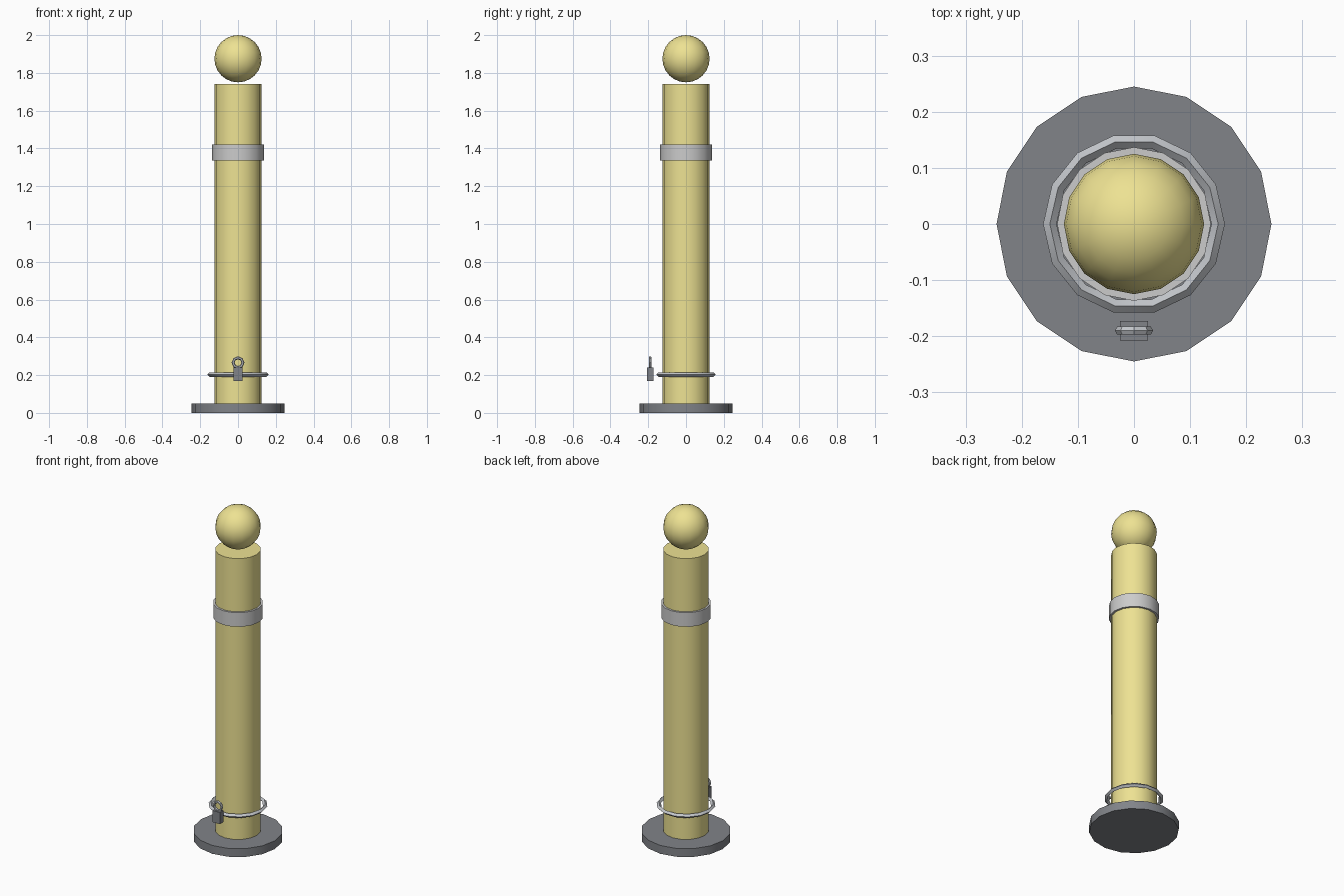
import bpy
import math

if "Cube" in bpy.data.objects:
    bpy.data.objects.remove(bpy.data.objects["Cube"])


def material(name, rgb):
    m = bpy.data.materials.new(name)
    m.diffuse_color = (*rgb, 1)
    m.use_nodes = True
    m.node_tree.nodes["Principled BSDF"].inputs["Base Color"].default_value = m.diffuse_color
    return m


YELLOW = material("pale_yellow", (0.85, 0.76, 0.29))
WHITE = material("off_white", (0.78, 0.78, 0.76))
DARK = material("dark_grey", (0.22, 0.23, 0.25))
STEEL = material("steel", (0.55, 0.57, 0.6))


def finish(name, mat, smooth=True):
    ob = bpy.context.object
    ob.name = name
    ob.data.materials.append(mat)
    bpy.ops.object.transform_apply(location=False, rotation=True, scale=True)
    if smooth:
        bpy.ops.object.shade_smooth_by_angle(angle=math.radians(30))
    return ob


def cylinder(name, r, z0, z1, mat, caps='NGON'):
    # rotated so a corner lies on the x axis
    bpy.ops.mesh.primitive_cylinder_add(vertices=16, radius=r, depth=z1 - z0,
                                        end_fill_type=caps,
                                        location=(0, 0, (z0 + z1) / 2))
    return finish(name, mat)


def torus(name, major, minor, seg, sides, loc, mat, rot=(0, 0, 0)):
    bpy.ops.mesh.primitive_torus_add(major_radius=major, minor_radius=minor,
                                     major_segments=seg, minor_segments=sides,
                                     location=loc, rotation=rot)
    return finish(name, mat)


# Base plate and post
cylinder("base_plate", 0.245, 0, 0.05, DARK)
cylinder("post", 0.125, 0.05, 1.74, YELLOW)

# Ball finial, hovering just above the post
bpy.ops.mesh.primitive_uv_sphere_add(segments=16, ring_count=12, radius=0.125,
                                     location=(0, 0, 1.875))
finish("ball_finial", YELLOW)

# Reflective band around the upper post
cylinder("reflective_band", 0.137, 1.335, 1.42, WHITE)

# Locking ring near the base
torus("lock_ring", 0.15, 0.012, 14, 4, (0, 0, 0.203), STEEL)

# Padlock hanging at the front
bpy.ops.mesh.primitive_cube_add(size=1, location=(0, -0.19, 0.205))
bpy.context.object.scale = (0.05, 0.035, 0.07)
finish("padlock_body", DARK, smooth=False)
torus("padlock_shackle", 0.026, 0.008, 8, 6, (0, -0.19, 0.266), STEEL,
      (math.pi / 2, 0, 0))
